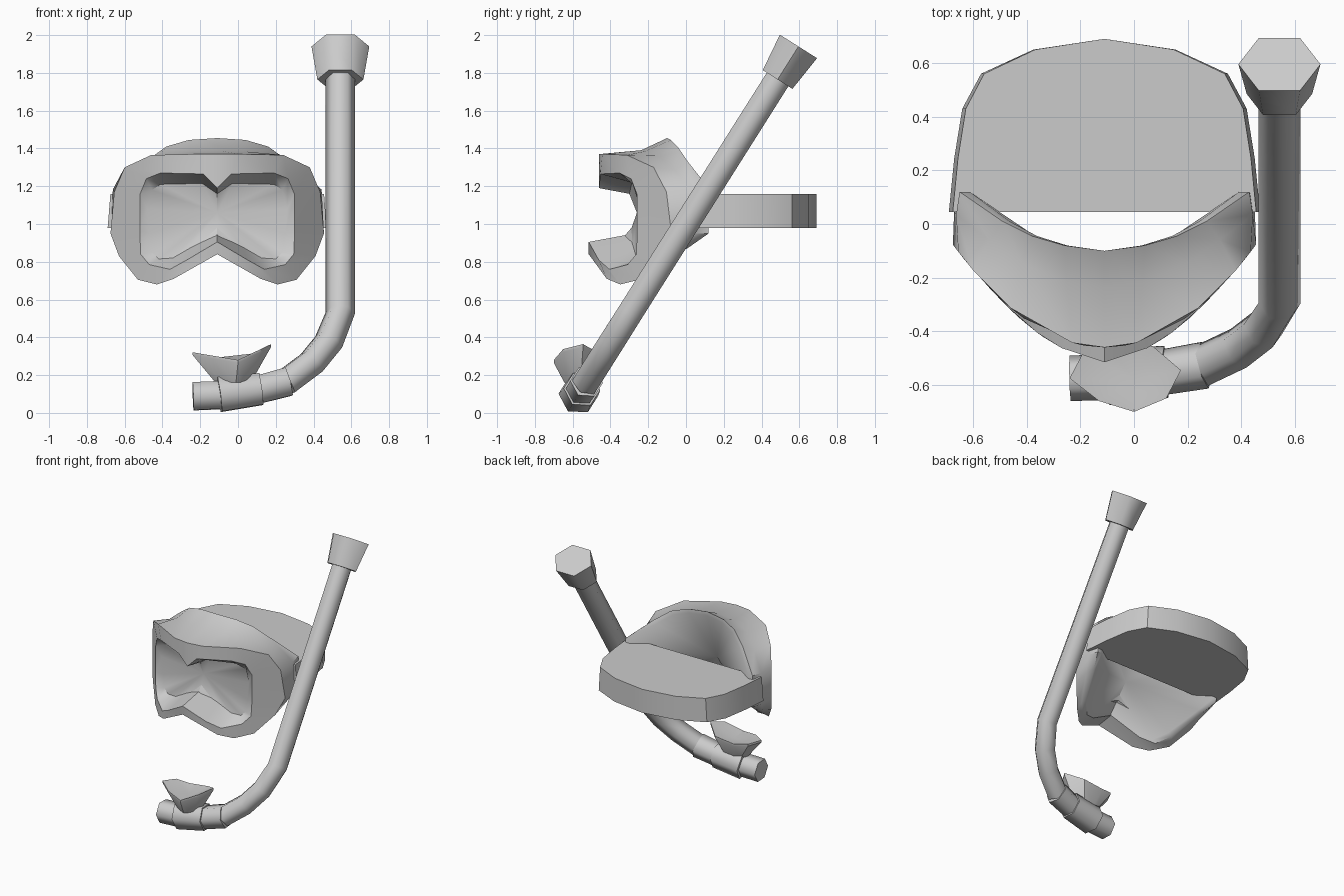
import bpy, bmesh, math
from mathutils import Vector

if "Cube" in bpy.data.objects:
    bpy.data.objects.remove(bpy.data.objects["Cube"])

CX = -0.11                               # mask centre line
U = Vector((0, 0.534, 0.845))            # direction of the leaning snorkel
N = Vector((0, -0.845, 0.534))           # normal of the snorkel plane


def loft(name, rings, start=None, end=None, angle=35):
    """Skin closed rings; each end is an n-gon or a fan to a centre point."""
    bm = bmesh.new()
    vs = [[bm.verts.new(p) for p in r] for r in rings]
    n = len(vs[0])
    for a, b in zip(vs, vs[1:]):
        for i in range(n):
            j = (i + 1) % n
            bm.faces.new((a[i], a[j], b[j], b[i]))
    for ring, c in ((vs[0], start), (vs[-1], end)):
        if c is None:
            bm.faces.new(ring)
        else:
            cv = bm.verts.new(c)
            for i in range(n):
                bm.faces.new((ring[i], ring[(i + 1) % n], cv))
    bmesh.ops.recalc_face_normals(bm, faces=bm.faces)
    me = bpy.data.meshes.new(name)
    bm.to_mesh(me)
    bm.free()
    ob = bpy.data.objects.new(name, me)
    bpy.context.collection.objects.link(ob)
    bpy.context.view_layer.objects.active = ob
    ob.select_set(True)
    bpy.ops.object.shade_smooth_by_angle(angle=math.radians(angle))
    ob.select_set(False)
    return ob


def sweep(name, path, flat=1.0, angle=62):
    """Hexagonal sweep in the leaning plane; path holds (x, z, radius)."""
    pts = [Vector((x, (z - 0.08) / 0.845)) for x, z, r in path]
    rings = []
    for i, p in enumerate(pts):
        t = pts[min(i + 1, len(pts) - 1)] - pts[max(i - 1, 0)]
        t.normalize()
        perp = Vector((t.y, 0, 0)) - U * t.x
        c = Vector((p.x, -0.58, 0.08)) + U * p.y
        rings.append([c + path[i][2] * (math.cos(a) * perp + flat * math.sin(a) * N)
                      for a in (k * math.pi / 3 for k in range(6))])
    return loft(name, rings, angle=angle)


def mirrored(half):
    """Complete a half ring (top centre to bottom centre) across the centre line."""
    full = half + [Vector((-p.x, p.y, p.z)) for p in half[-2:0:-1]]
    return [p + Vector((CX, 0, 0)) for p in full]


# Snorkel tube, collar, mouthpiece body, purge end and flared top
sweep("snorkel_tube", [(0.25, 0.16, 0.079), (0.39, 0.265, 0.079), (0.48, 0.375, 0.079),
                       (0.542, 0.53, 0.078), (0.542, 1.78, 0.078)])
sweep("snorkel_collar", [(0.11, 0.124, 0.085), (0.265, 0.165, 0.088)])
sweep("mouthpiece_body", [(-0.1, 0.097, 0.106), (0.12, 0.126, 0.097)])
sweep("purge_end", [(-0.238, 0.088, 0.085), (-0.09, 0.094, 0.085)])
sweep("snorkel_top", [(0.542, 1.765, 0.122), (0.542, 1.94, 0.153)], flat=0.88)

# Bite flange rising from the mouthpiece body
outline = [(-0.24, -0.575), (-0.19, -0.48), (-0.09, -0.455), (0.07, -0.455),
           (0.175, -0.545), (0.12, -0.65), (0.0, -0.70), (-0.13, -0.66)]
top = [Vector((x, y, 0.28 + (0.48 * x if x > 0 else -0.17 * x))) for x, y in outline]
under = [p - Vector((0, 0, 0.015)) for p in top]
base = [Vector((-0.02 + 0.45 * (x + 0.02), -0.575 + 0.55 * (y + 0.575), 0.16)) for x, y in outline]
loft("bite_flange", [base, under, top], end=(0, -0.58, 0.27))


# Mask: curved front frame, recessed lens, flared face skirt
def front(dx, z):
    nose = 0.055 * max(0, 1 - dx / 0.4) if z < 1 else 0
    return Vector((dx, -0.46 + 1.2 * dx * dx - nose, z))


edge = [front(*p) for p in [
    (0, 1.37), (0.12, 1.37), (0.35, 1.365), (0.49, 1.30), (0.545, 1.17), (0.565, 0.95),
    (0.52, 0.83), (0.42, 0.705), (0.32, 0.68), (0.23, 0.71), (0, 0.84)]]
lip = [front(*p) for p in [
    (0, 1.19), (0.075, 1.265), (0.30, 1.27), (0.375, 1.24), (0.41, 1.155), (0.41, 0.96),
    (0.405, 0.84), (0.36, 0.785), (0.25, 0.76), (0.16, 0.81), (0, 0.905)]]
lens = [Vector((x, -0.30 + 0.16 * x, z)) for x, z in [
    (0, 1.16), (0.08, 1.215), (0.30, 1.21), (0.345, 1.18), (0.37, 1.08), (0.36, 0.95),
    (0.345, 0.85), (0.31, 0.815), (0.235, 0.82), (0.14, 0.875), (0, 0.945)]]
back = [Vector(p) for p in [
    (0, -0.10, 1.455), (0.15, -0.08, 1.445), (0.27, -0.045, 1.41), (0.38, 0.01, 1.33),
    (0.54, 0.12, 1.19), (0.54, 0.12, 0.95), (0.49, 0.02, 0.88), (0.39, -0.19, 0.75),
    (0.31, -0.27, 0.70), (0.21, -0.32, 0.735), (0, -0.38, 0.86)]]
middle = []
for e, b in zip(edge, back):
    m = e.lerp(b, 0.62)
    m.x *= 1.02
    if m.z > 1.3:
        m.z -= 0.032
    middle.append(m)
inner = [Vector((p.x * 0.93, p.y, 1.05 + (p.z - 1.05) * 0.93)) for p in back]
loft("mask", [mirrored(r) for r in (inner, back, middle, edge, lip, lens)],
     start=(CX, -0.22, 1.06), end=(CX, -0.26, 1.06), angle=40)

# Head strap: solid rounded band behind the mask
half = [(0, 0.69), (0.265, 0.65), (0.46, 0.56), (0.53, 0.43), (0.56, 0.245), (0.58, 0.045)]
strap = half + [(-x, y) for x, y in half[:0:-1]]
loft("strap", [[Vector((CX + x * s, y, z)) for x, y in strap]
               for s, z in ((1.0, 0.98), (0.975, 1.16))])
